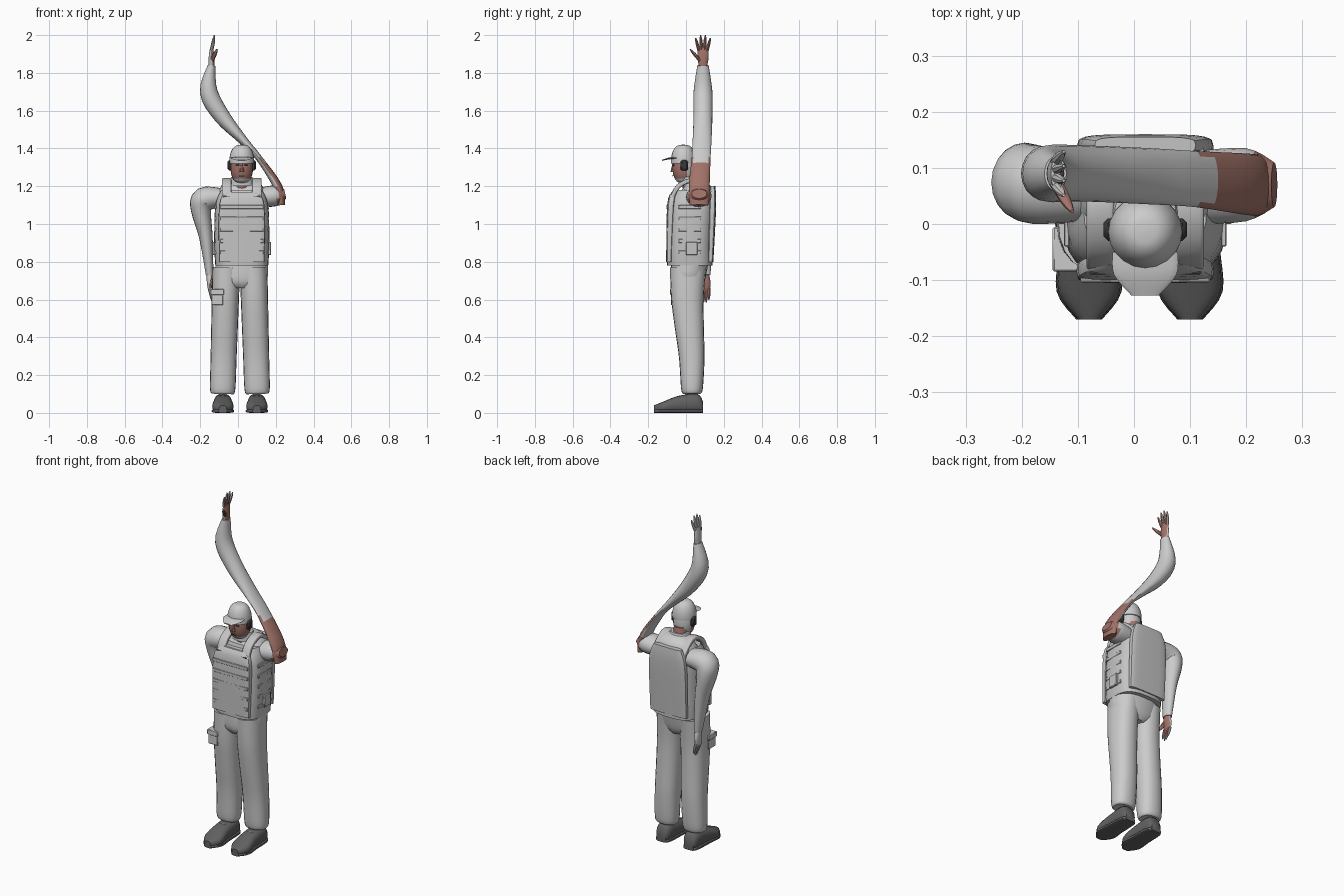
import bpy
import bmesh
from math import cos, sin, pi, radians, copysign
from mathutils import Vector

default_cube = bpy.data.objects.get("Cube")
if default_cube:
    bpy.data.objects.remove(default_cube, do_unlink=True)

X, Y, Z = Vector((1, 0, 0)), Vector((0, 1, 0)), Vector((0, 0, 1))
MID = .02  # centre line of the body
SIDES = (("right", -1), ("left", 1))


def material(name, red, green, blue):
    mat = bpy.data.materials.new(name)
    mat.use_nodes = True
    color = (red, green, blue, 1)
    mat.diffuse_color = color
    mat.node_tree.nodes["Principled BSDF"].inputs["Base Color"].default_value = color
    return mat


cloth = material("light grey cloth", .6, .6, .6)
webbing = material("vest grey", .55, .55, .55)
leather = material("dark grey leather", .12, .12, .12)
black = material("headset black", .04, .04, .04)
skin = material("brown skin", .36, .17, .14)


def finish(name, bm, mats, rule=None):
    """Turn the bmesh into an object; the rule picks faces for the second material."""
    bmesh.ops.recalc_face_normals(bm, faces=bm.faces)
    bm.normal_update()
    if rule:
        for face in bm.faces:
            face.material_index = int(rule(face.calc_center_median(), face.normal))
    mesh = bpy.data.meshes.new(name)
    bm.to_mesh(mesh)
    bm.free()
    for mat in mats:
        mesh.materials.append(mat)
    obj = bpy.data.objects.new(name, mesh)
    bpy.context.collection.objects.link(obj)


def smooth_path(points, steps=4):
    """Pass a flowing curve through a few control rings."""
    points = [Vector(point) for point in points]
    padded = [points[0]] + points + [points[-1]]
    path = []
    for before, start, end, after in zip(padded, padded[1:], padded[2:], padded[3:]):
        leave, arrive = (end - before) / 2, (after - start) / 2
        for step in range(steps):
            t = step / steps
            ease = t * t * (3 - 2 * t)
            path.append(start.lerp(end, ease) + leave * t * (1 - t) ** 2 - arrive * t * t * (1 - t))
    return path + [points[-1]]


def loft(name, rings, mats, across=Y, power=2, sides=20, rule=None):
    """Skin rings of (x, y, z, half width, half depth); depth runs along 'across'."""
    bm = bmesh.new()
    rings = smooth_path(rings)
    centres = [ring.to_3d() for ring in rings]
    last = len(rings) - 1
    loops = []
    for i, ring in enumerate(rings):
        along = centres[min(i + 1, last)] - centres[max(i - 1, 0)]
        side = across.cross(along).normalized()
        loop = []
        for k in range(sides):
            angle = 2 * pi * k / sides
            u, v = (copysign(abs(w) ** (2 / power), w) for w in (cos(angle), sin(angle)))
            loop.append(bm.verts.new(centres[i] + side * u * ring[3] + across * v * ring[4]))
        loops.append(loop)
    for low, high in zip(loops, loops[1:]):
        for k in range(sides):
            n = (k + 1) % sides
            bm.faces.new((low[k], low[n], high[n], high[k]))
    bm.faces.new(loops[0])
    bm.faces.new(loops[-1])
    finish(name, bm, mats, rule)


def stack(name, rows, mats, **options):
    """Loft upright rings on the centre line from (height, y, half width, half depth)."""
    loft(name, [(MID, y, z, width, depth) for z, y, width, depth in rows], mats, **options)


def dome(name, centre, radius, height, start, mats, rule=None):
    """Blunt ellipsoid rising from the start angle to the crown."""
    angles = [start + (pi / 2 - .02 - start) * i / 8 for i in range(9)]
    rows = [(centre.z + height * sin(a), centre.y, radius * cos(a) ** .7, radius * cos(a) ** .7)
            for a in angles]
    stack(name, rows, mats, rule=rule)


def box(name, centre, size, mat, bevel=.003):
    bm = bmesh.new()
    bmesh.ops.create_cube(bm, size=1)
    bmesh.ops.scale(bm, vec=size, verts=bm.verts)
    bmesh.ops.translate(bm, vec=centre, verts=bm.verts)
    bmesh.ops.bevel(bm, geom=bm.edges[:], offset=bevel, segments=1, affect='EDGES')
    finish(name, bm, [mat])


# Trousers: legs widen upward and sway back below the knee
def leg_ring(z, side, tuck=0):
    offset = .095 - .03 * z
    sway = .02 + .013 * cos(7 * (z - .2))
    return (MID - .01 + side * offset, sway, z, .066 + .01 * z - tuck, .05 + .06 * z - tuck)


# Boots: rows of (y, half width, half height) from heel to toe
boot_rows = [(.09, .03, .03), (.06, .045, .05), (-.04, .05, .045), (-.12, .055, .03), (-.17, .02, .02)]
for label, s in SIDES:
    heights = [.13 + .16 * i for i in range(5)]
    loft(label + "_trouser_leg", [leg_ring(.1, s, tuck=.01)] + [leg_ring(z, s) for z in heights],
         [cloth], power=2.3)
    x = MID - .01 + s * .09
    loft(label + "_boot", [(x, y, h, width, h) for y, width, h in boot_rows], [leather], across=Z, power=2.5)
    loft(label + "_boot_sole", [(x, y, .01, width + .003, .01) for y, width, h in boot_rows],
         [leather], across=Z, power=4)
    for i in range(3):
        box(label + "_boot_lace", (x, -.03 - .02 * i, .09 - .01 * i), (.04, .006, .006), cloth, bevel=.001)
stack("hips", [(.66, .01, .05, .07), (.7, .01, .13, .09), (.8, .02, .14, .1)], [cloth], power=2.5)
box("thigh_pocket", (-.11, -.045, .61), (.06, .07, .08), cloth)
box("thigh_pocket_flap", (-.11, -.045, .64), (.07, .08, .03), cloth)

# Shirt and armoured vest
stack("shirt", [(.8, .02, .13, .1), (1.1, .04, .13, .1), (1.2, .06, .11, .07), (1.24, .04, .06, .05)],
      [cloth], power=2.4)
stack("vest", [(.78, .02, .14, .12), (.9, .02, .146, .12), (1.1, .03, .14, .12), (1.18, .04, .11, .1)],
      [webbing], power=3, sides=28)
stack("front_plate", [(.8, -.09, .12, .015), (1.1, -.08, .12, .02), (1.17, -.06, .08, .015)],
      [webbing], power=5)
stack("back_plate", [(.8, .13, .12, .015), (1.1, .14, .12, .02), (1.2, .14, .09, .015)],
      [webbing], power=4)
for i in range(5):
    z = .85 + .06 * i
    box("front_webbing_strip", (MID, -.1, z), (.23, .008, .02), webbing, bevel=.002)
    for label, s in SIDES:
        box(label + "_webbing_strip", (MID + s * .14, .02, z), (.01, .12, .02), webbing, bevel=.002)
for label, s in SIDES:
    x = MID + s * .08
    loft(label + "_shoulder_strap",
         [(x, y, z, .012, .025) for y, z in ((-.08, 1.12), (-.04, 1.2), (.05, 1.23), (.14, 1.15))],
         [webbing], across=X, power=5)
    box(label + "_strap_buckle", (x, -.08, 1.14), (.04, .02, .02), leather)
    box(label + "_side_pouch", (MID + s * .14, .03, .87), (.03, .06, .07), webbing)

# Neck, collar and head
stack("neck", [(1.18, .03, .045, .045), (1.28, .01, .04, .045)], [skin])
stack("collar", [(1.2, .03, .07, .06), (1.25, .02, .055, .05)], [cloth])
dome("head", MID * 0 * X - .012 * Y + 1.3 * Z, .06, .085, -pi / 2 + .02, [skin, cloth],
     rule=lambda centre, normal: centre.z < 1.24 or centre.y > .01)
stack("nose", [(1.275, -.07, .012, .012), (1.32, -.066, .006, .006)], [skin], sides=8)
box("mouth", (MID, -.07, 1.255), (.03, .006, .005), leather, bevel=.001)
dome("cap", -.014 * Y + 1.33 * Z, .066, .09, -.1, [cloth])
loft("cap_brim", [(MID, -.05, 1.35, .058, .006), (MID, -.09, 1.347, .056, .005), (MID, -.127, 1.337, .025, .003)],
     [cloth], across=Z)
for label, s in SIDES:
    box(label + "_eye", (MID + s * .022, -.066, 1.31), (.02, .008, .008), black, bevel=.001)
    box(label + "_headset_cup", (MID + s * .062, -.01, 1.31), (.025, .04, .055), black, bevel=.008)

# Hanging right arm
loft("right_sleeve", [(-.09, .07, 1.14, .05, .065), (-.18, .07, 1.13, .065, .07), (-.195, .08, 1.07, .053, .065),
                      (-.17, .09, .93, .036, .05), (-.15, .1, .73, .02, .03)], [cloth])

# Raised left arm, folding at the shoulder and crossing above the head
loft("left_shoulder", [(.11, .065, 1.14, .05, .065), (.2, .07, 1.15, .055, .065), (.25, .07, 1.16, .025, .04)],
     [cloth, skin], rule=lambda centre, normal: centre.x > .21)
loft("left_sleeve", [(.23, .07, 1.1, .02, .05), (.21, .07, 1.2, .024, .055), (.11, .08, 1.35, .017, .05),
                     (.03, .085, 1.44, .024, .05), (-.085, .09, 1.57, .043, .05),
                     (-.155, .09, 1.7, .047, .05), (-.14, .09, 1.84, .02, .03)], [cloth, skin],
     rule=lambda centre, normal: centre.z < 1.2 or (centre.z < 1.34 and normal.x > .2))


def hand(label, wrist, reach, spread):
    """Gloved hand with a bare palm and thumb; a negative reach hangs down."""
    def bare(centre, normal):
        return normal.x > .6

    def tapered(name, start, end, radius, mats):
        rings = [(*start.lerp(end, t), radius * size, radius * size) for t, size in ((0, 1), (.6, .9), (1, .3))]
        loft(label + name, rings, mats, sides=8, rule=bare if len(mats) > 1 else None)

    up = reach * Z
    loft(label + "_hand", [(*wrist, .016, .022), (*(wrist + up * .3), .015, .03), (*(wrist + up * .6), .008, .026)],
         [cloth, skin], sides=16, rule=bare)
    for i in range(4):
        lean = i - 1.5
        start = wrist + up * .5 + Y * lean * .014
        end = wrist + up * (1.02 - .05 * lean * lean) + Y * lean * spread + X * .015
        tapered("_finger", start, end, .009, [cloth, skin])
    tapered("_thumb", wrist + up * .18 - Y * .015, wrist + up * .55 + Vector((.03, -2.6 * spread, 0)), .012, [skin])


hand("left", Vector((-.14, .09, 1.835)), .165, .026)
hand("right", Vector((-.15, .1, .735)), -.15, .014)

# Smooth shading with crisp edges
bpy.ops.object.select_all(action='DESELECT')
for obj in bpy.context.collection.objects:
    if obj.type == 'MESH':
        obj.select_set(True)
        bpy.context.view_layer.objects.active = obj
bpy.ops.object.shade_smooth_by_angle(angle=radians(42))
